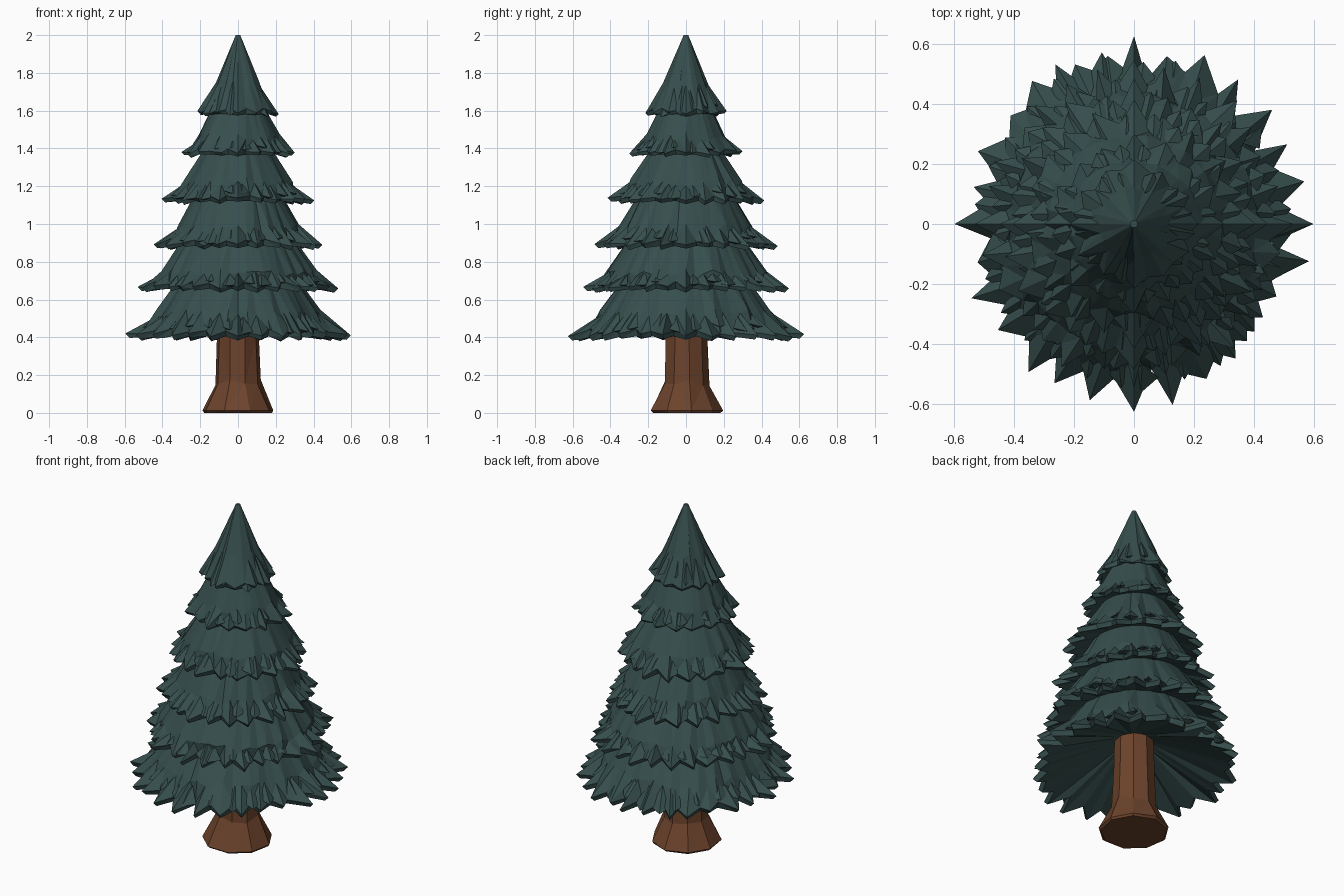
import bpy, bmesh, math, random
from mathutils import Vector

if "Cube" in bpy.data.objects:
    bpy.data.objects.remove(bpy.data.objects["Cube"])

random.seed(11)


def material(name, rgb):
    m = bpy.data.materials.new(name)
    m.diffuse_color = (*rgb, 1)
    m.use_nodes = True
    m.node_tree.nodes["Principled BSDF"].inputs["Base Color"].default_value = m.diffuse_color
    return m


GREEN = material("pine green", (0.037, 0.077, 0.074))
BROWN = material("bark brown", (0.150, 0.056, 0.025))


def polar(r, a, z):
    return Vector((r * math.cos(a), r * math.sin(a), z))


def bridge(bm, lower, upper):
    n = len(lower)
    for i in range(n):
        j = (i + 1) % n
        bm.faces.new((lower[i], lower[j], upper[j], upper[i]))


def finish(bm, name, mat):
    bmesh.ops.recalc_face_normals(bm, faces=bm.faces)
    bmesh.ops.triangulate(bm, faces=bm.faces)
    me = bpy.data.meshes.new(name)
    bm.to_mesh(me)
    bm.free()
    me.materials.append(mat)
    ob = bpy.data.objects.new(name, me)
    bpy.context.collection.objects.link(ob)
    return ob


def jit(a):
    return random.uniform(-a, a)


def tier(name, teeth, z_rim, r_tip, z_mid, r_mid, z_top, r_top, z_in, r_in, x_scale):
    """Hollow skirt of branches with a jagged rim and long raised blades."""
    bm = bmesh.new()
    n = teeth * 2
    s = r_tip ** 0.5
    rows = [[] for _ in range(5)]     # inner, under, rim, mid, top
    for i in range(n):
        a = math.tau * i / n
        tip = i % 2 == 0
        cardinal = tip and (4 * i) % n == 0
        aj = a if cardinal else a + jit(0.35 * math.tau / n)
        if tip:
            rr = r_tip * (1 if cardinal else random.uniform(0.88, 1.0))
            zu = z_rim + 0.01 + jit(0.01)
            zr, ru = zu + 0.03 * s, rr - 0.03 * s
        else:
            rr = r_tip * random.uniform(0.76, 0.86)
            zr, zu, ru = z_rim + 0.07 * s + jit(0.015), z_rim + 0.035 * s, rr - 0.02 * s
        rm = r_mid + jit(0.008)
        pts = (polar(r_in, a, z_in), polar(ru, aj, zu), polar(rr, aj, zr),
               polar(rm, a, z_mid + jit(0.02)), polar(r_top, a, z_top))
        for row, p in zip(rows, pts):
            row.append(bm.verts.new(p))
    for lo, hi in zip(rows, rows[1:]):
        bridge(bm, lo, hi)
    bm.faces.new(rows[-1])

    # long wedge blades lying on the slope, their tips standing off the rim
    z_low, r_low = z_rim + 0.055 * s, r_tip * 0.85
    for i in range(teeth):
        a = math.tau * (i + 0.5 + jit(0.3)) / teeth
        w = math.tau / teeth * random.uniform(0.3, 0.5)
        t0, t1 = random.uniform(0.8, 1.2), random.uniform(-0.2, 0.3)

        def on(t, da, out):
            return polar(r_low + (r_mid - r_low) * t + out, a + da,
                         z_low + (z_mid - z_low) * t + out * 0.3)
        top = bm.verts.new(on(t0, 0, -0.004))
        left = bm.verts.new(on(t1 + 0.25, -w, -0.006))
        right = bm.verts.new(on(t1 + 0.2, w, -0.006))
        tip = bm.verts.new(on(t1, jit(0.04), 0.03 * s))
        base = bm.verts.new(on(t1 + 0.1, 0, -0.03 * s))
        for f in ((top, left, tip), (top, tip, right), (left, base, tip),
                  (right, tip, base), (top, base, left), (top, right, base)):
            bm.faces.new(f)
    bmesh.ops.scale(bm, vec=(x_scale, 1, 1), verts=bm.verts)
    return finish(bm, name, GREEN)


# six tiers of branches, bottom to top
TIERS = [
    # teeth z_rim  r_tip  z_mid r_mid  z_top r_top  z_in  r_in  x_scale
    (28, 0.378, 0.625, 0.53, 0.455, 0.75, 0.30, 0.565, 0.09, 0.955),
    (28, 0.632, 0.545, 0.74, 0.42, 0.97, 0.27, 0.71, 0.30, 0.975),
    (24, 0.860, 0.485, 0.98, 0.35, 1.19, 0.23, 0.93, 0.27, 0.92),
    (20, 1.100, 0.415, 1.22, 0.295, 1.44, 0.155, 1.16, 0.22, 0.975),
    (16, 1.350, 0.300, 1.46, 0.212, 1.66, 0.115, 1.40, 0.155, 1.0),
    (12, 1.566, 0.215, 1.74, 0.118, 2.00, 0.012, 1.62, 0.11, 1.0),
]
for k, t in enumerate(TIERS):
    tier("branch_tier_%d" % (k + 1), *t)

# trunk with a flared, uneven foot
bm = bmesh.new()
SIDES = 9
rings = []
for z, r, wob in ((0.0, 0.182, 0.0), (0.012, 0.192, 0.006), (0.155, 0.122, 0.005),
                  (0.40, 0.114, 0.004), (0.66, 0.105, 0.0)):
    rings.append([bm.verts.new(polar(r + jit(wob), math.tau * i / SIDES + 0.15,
                                     z + (jit(0.025) if z == 0.155 else 0)))
                  for i in range(SIDES)])
for lo, hi in zip(rings, rings[1:]):
    bridge(bm, lo, hi)
bm.faces.new(rings[0])
bm.faces.new(rings[-1])
finish(bm, "trunk", BROWN)
